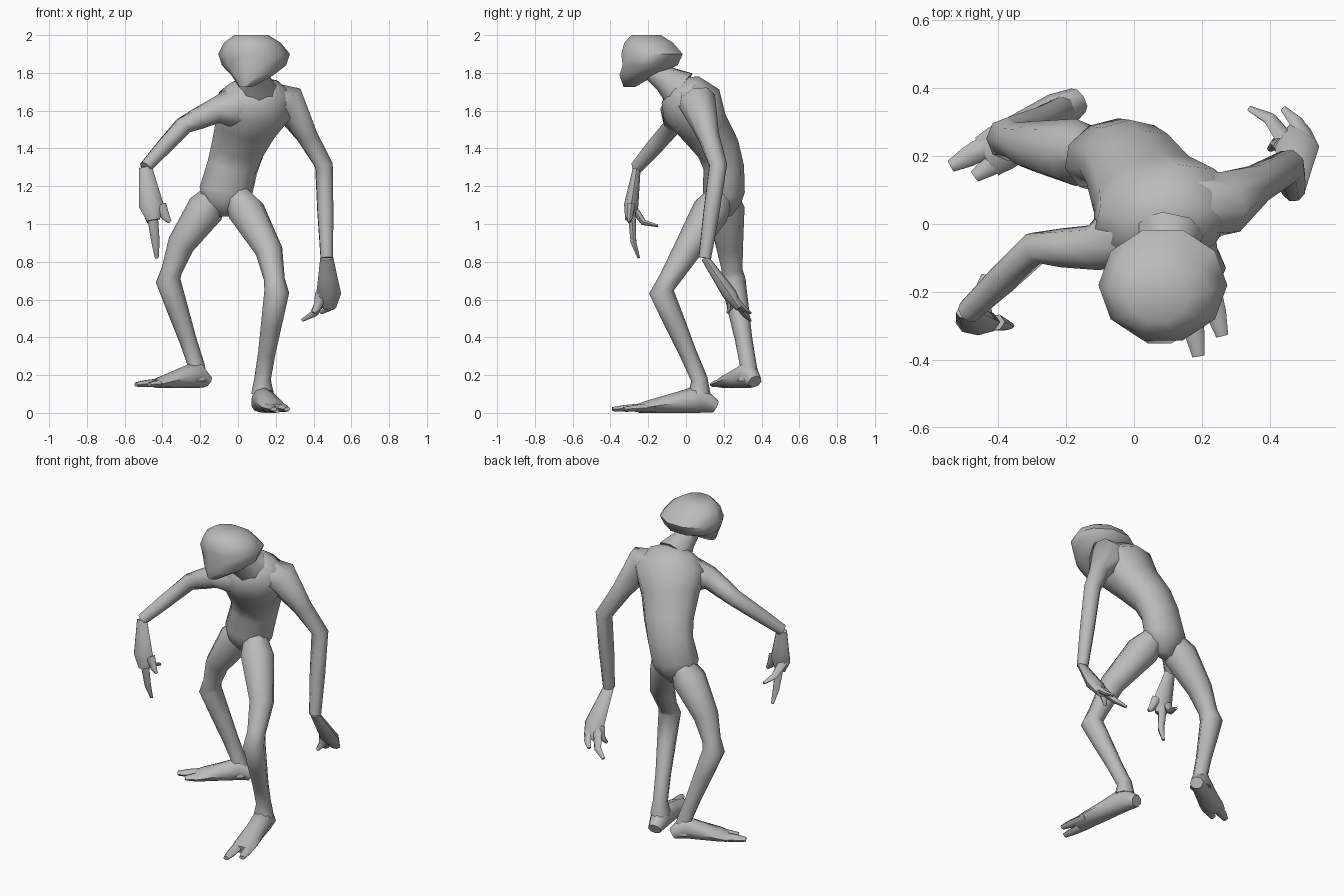
import bpy
import bmesh
import math
from mathutils import Vector

default_cube = bpy.data.objects.get("Cube")
if default_cube:
    bpy.data.objects.remove(default_cube, do_unlink=True)

# One plain grey for the whole figure
skin = bpy.data.materials.new("grey_skin")
skin.use_nodes = True
skin.diffuse_color = (.5, .5, .5, 1)
skin.node_tree.nodes["Principled BSDF"].inputs["Base Color"].default_value = skin.diffuse_color

sideways = Vector((1, 0, 0))
forward = Vector((0, -1, 0))
up = Vector((0, 0, 1))


def loft(name, side, stations, sides=8, level=False):
    """Skin elliptical rings (centre, half width, half depth) along a path."""
    bm = bmesh.new()
    centres = [station[0] for station in stations]
    loops = []
    for index, (centre, width, depth) in enumerate(stations):
        ahead = centres[min(index + 1, len(centres) - 1)]
        behind = centres[max(index - 1, 0)]
        tangent = up if level else (ahead - behind).normalized()
        across = (side - tangent * side.dot(tangent)).normalized()
        normal = tangent.cross(across)
        loop = []
        for corner in range(sides):
            angle = math.tau * corner / sides
            offset = across * math.cos(angle) * width + normal * math.sin(angle) * depth
            loop.append(bm.verts.new(centre + offset))
        loops.append(loop)
    for low, high in zip(loops, loops[1:]):
        for corner in range(sides):
            after = (corner + 1) % sides
            bm.faces.new((low[corner], low[after], high[after], high[corner]))
    bm.faces.new(loops[0])
    bm.faces.new(loops[-1])
    bmesh.ops.recalc_face_normals(bm, faces=bm.faces)
    mesh = bpy.data.meshes.new(name)
    bm.to_mesh(mesh)
    bm.free()
    mesh.materials.append(skin)
    part = bpy.data.objects.new(name, mesh)
    bpy.context.collection.objects.link(part)
    bpy.ops.object.select_all(action="DESELECT")
    part.select_set(True)
    bpy.context.view_layer.objects.active = part
    bpy.ops.object.shade_smooth_by_angle(angle=math.radians(60))


def tube(name, side, stations, flat=1, sides=8, level=False):
    """Loft whose rings all share one depth to width ratio."""
    rings = [(centre, radius, radius * flat) for centre, radius in stations]
    loft(name, side, rings, sides, level)


def make_arm(prefix, shoulder, shoulder_radius, elbow, wrist):
    """Arm from inside the chest to the wrist."""
    tube(prefix + "_arm", sideways - forward * 3, [
        (chest.lerp(shoulder, .1), .12),
        (chest.lerp(shoulder, .5), .115),
        (shoulder, shoulder_radius),
        (shoulder.lerp(elbow, .55), .058),
        (elbow, .05),
        (elbow.lerp(wrist, .5), .045),
        (wrist, .035)])


def make_hand(prefix, wrist, palm, fingers):
    """Flat palm with curled, tapered fingers."""
    tube(prefix + "_palm", sideways, [
        (wrist, .035),
        (wrist.lerp(palm, .5), .05),
        (palm, .066),
        (wrist.lerp(palm, 1.4), .035)], flat=.58)
    reach = (palm - wrist).normalized()
    for finger, (spread, tip) in fingers.items():
        base = palm + sideways * spread
        bend = base.lerp(tip, .5) + reach * (tip - base).length * .2
        tube(prefix + "_" + finger, sideways,
             [(base, .032), (bend, .022), (tip, .01)], flat=.8, sides=6)


def make_leg(prefix, hip, knee, ankle, bow):
    """Leg with a bowed thigh, a knobbly knee and a full calf."""
    thigh = hip.lerp(knee, .6) + sideways * bow
    tube(prefix + "_leg", sideways, [
        (hip, .06),
        (hip.lerp(thigh, .35), .1),
        (thigh, .073),
        (thigh.lerp(knee, .7), .055),
        (knee, .066),
        (knee.lerp(ankle, .35), .056),
        (knee.lerp(ankle, .7), .046),
        (ankle, .044),
        (ankle - up * .08, .06)])


def make_foot(prefix, ankle, toes):
    """Wedge foot running from behind the ankle to a pair of toes."""
    tips = list(toes.values())
    middle = tips[0].lerp(tips[1], .5)
    floor = middle.z - .02
    start = Vector((ankle.x, ankle.y, floor))
    end = Vector((middle.x, middle.y, floor))
    across = (end - start).cross(up).normalized()
    profile = [(-.2, .04, .035), (0, .06, .075), (.3, .064, .053), (.6, .07, .035), (.75, .065, .024)]
    loft(prefix + "_foot", across,
         [(start.lerp(end, along) + up * height, width, height)
          for along, width, height in profile])
    for toe, tip in toes.items():
        base = start.lerp(end, .6) + (tip - middle) * .8 + up * .03
        tube(prefix + "_" + toe, across,
             [(base, .036), (base.lerp(tip, .6), .03), (tip, .018)], flat=.7, sides=6)


# Torso, leaning forward from pelvis to collar
pelvis = Vector((-.065, .2, 1.17))
waist = Vector((-.03, .2, 1.3))
belly = Vector((0, .17, 1.4))
ribs = Vector((.045, .09, 1.52))
chest = Vector((.09, .03, 1.63))
collar = Vector((.1, -.03, 1.71))
chest_side = sideways - forward * .25
tube("torso", chest_side, [
    (pelvis - up * .13, .05),
    (pelvis - up * .06, .12),
    (pelvis, .145),
    (waist, .14),
    (belly, .15),
    (ribs, .175),
    (chest, .22),
    (collar, .16),
    (collar.lerp(chest, -.4), .08)], flat=.75, sides=10)

# Head, broad on top and narrowing to the chin, on a short neck
crown = Vector((.07, -.21, 2))
brow = Vector((.085, -.18, 1.9))
chin = Vector((.04, -.3, 1.725))
jaw = chin.lerp(brow, .35) + sideways * .02
skull_base = brow - up * .08
tube("neck", chest_side, [
    (collar, .11),
    (collar.lerp(skull_base, .5), .075),
    (skull_base, .06)])
tube("head", sideways, [
    (chin, .035),
    (jaw, .11),
    (brow - up * .06 + forward * .01, .17),
    (brow, .19),
    (brow.lerp(crown, .6), .15),
    (crown, .09)], flat=.9, sides=10, level=True)

# Left arm, hanging and swung back
left_wrist = Vector((.47, .1, .82))
make_arm("left", Vector((.26, .06, 1.65)), .1, Vector((.455, .17, 1.31)), left_wrist)
make_hand("left", left_wrist, Vector((.48, .23, .63)), {
    "first_finger": (-.02, Vector((.34, .34, .49))),
    "second_finger": (.03, Vector((.44, .34, .53))),
    "thumb": (-.04, Vector((.4, .22, .53)))})

# Right arm, held out and bent
right_wrist = Vector((-.49, -.26, 1.3))
make_arm("right", Vector((-.12, -.07, 1.6)), .068, Vector((-.29, -.07, 1.52)), right_wrist)
make_hand("right", right_wrist, Vector((-.46, -.29, 1.1)), {
    "long_finger": (0, Vector((-.43, -.25, .82))),
    "bent_finger": (-.03, Vector((-.44, -.15, .99))),
    "thumb": (.05, Vector((-.36, -.3, 1.01)))})

# Left leg, stepping forward
left_ankle = Vector((.13, .07, .18))
make_leg("left", Vector((-.02, .2, 1.18)), Vector((.205, -.13, .64)), left_ankle, .05)
make_foot("left", left_ankle, {
    "inner_toe": Vector((.19, -.39, .02)),
    "outer_toe": Vector((.26, -.33, .02))})

# Right leg, planted behind
right_ankle = Vector((-.22, .33, .25))
make_leg("right", Vector((-.1, .2, 1.18)), Vector((-.37, .25, .7)), right_ankle, -.04)
make_foot("right", right_ankle, {
    "inner_toe": Vector((-.47, .14, .15)),
    "outer_toe": Vector((-.54, .17, .15))})
